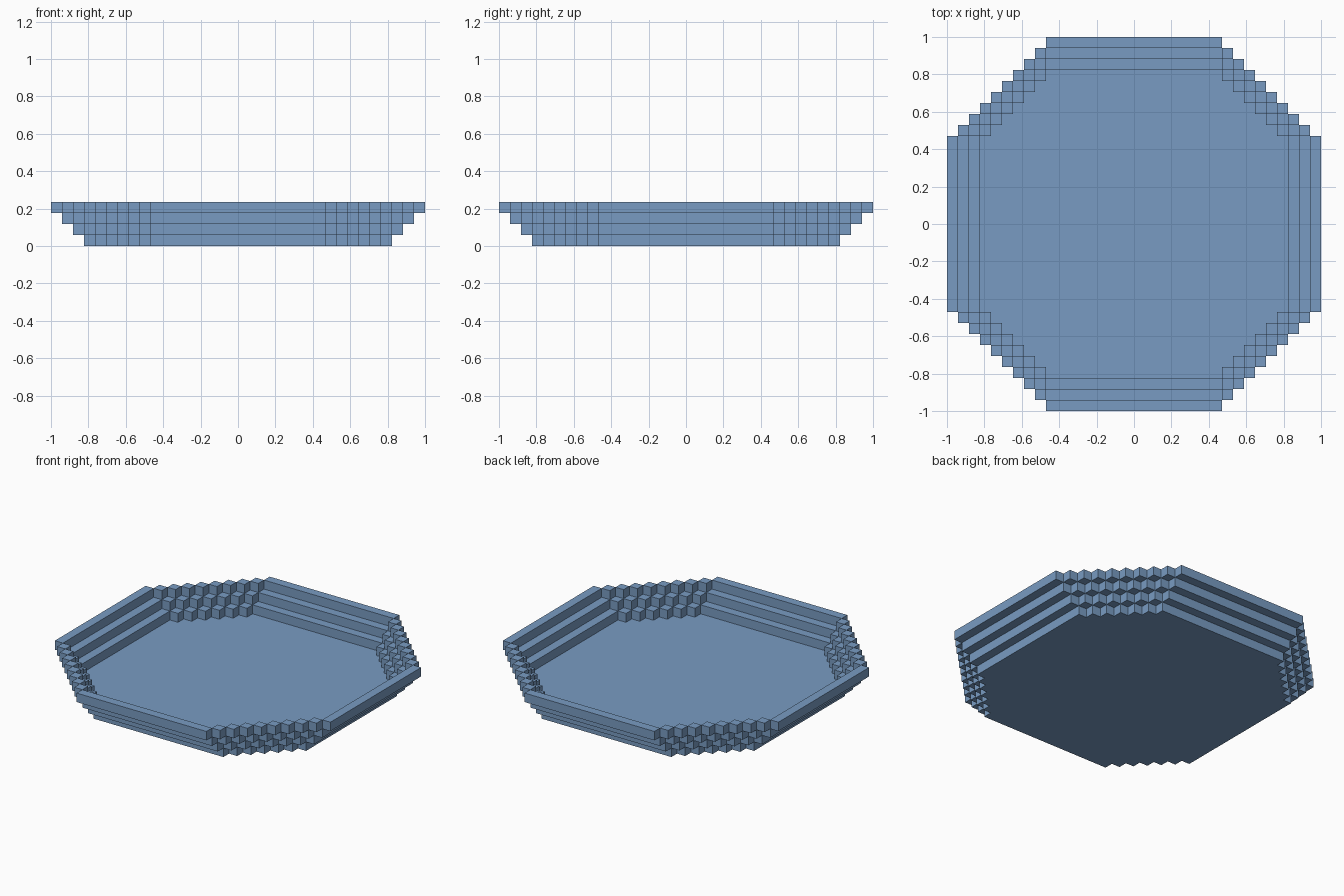
import bpy
import bmesh
from mathutils import Matrix

default = bpy.data.objects.get("Cube")
if default:
    bpy.data.objects.remove(default, do_unlink=True)

U = 2 / 34        # one block
FLAT = 8          # half length of each straight side, in blocks

blue = bpy.data.materials.new("steel blue")
blue.use_nodes = True
colour = (0.19, 0.33, 0.54, 1)
blue.diffuse_color = colour
bsdf = next(n for n in blue.node_tree.nodes if n.type == "BSDF_PRINCIPLED")
bsdf.inputs["Base Color"].default_value = colour


def finish(name, bm):
    """Turn block units into model units and make the object."""
    bmesh.ops.scale(bm, vec=(U, U, U), verts=bm.verts)
    bmesh.ops.recalc_face_normals(bm, faces=bm.faces)
    mesh = bpy.data.meshes.new(name)
    bm.to_mesh(mesh)
    bm.free()
    mesh.materials.append(blue)
    bpy.context.collection.objects.link(bpy.data.objects.new(name, mesh))


def box(bm, x0, x1, y0, y1, z):
    """Add a block one unit high with its base at z."""
    size = Matrix.Diagonal((x1 - x0, y1 - y0, 1, 1))
    place = Matrix.Translation(((x0 + x1) / 2, (y0 + y1) / 2, z + 0.5))
    bmesh.ops.create_cube(bm, size=1, matrix=place @ size)


def stepped_outline(radius):
    """Octagon outline with stepped corners, counterclockwise."""
    corner = [(radius, FLAT)]
    for i in range(radius - FLAT):
        x, y = radius - 1 - i, FLAT + i
        corner += [(x, y), (x, y + 1)]
    points = []
    for _ in range(4):
        points += corner
        corner = [(-y, x) for x, y in corner]
    return points


def stepped_ring(name, radius, z):
    """Four straight bars joined by diagonal runs of single blocks."""
    bm = bmesh.new()
    for s in (-1, 1):
        a, b = sorted((s * (radius - 1), s * radius))
        box(bm, -FLAT, FLAT, a, b, z)
        box(bm, a, b, -FLAT, FLAT, z)
        for t in (-1, 1):
            for i in range(radius - FLAT - 1):
                x0, x1 = sorted((s * (FLAT + i), s * (FLAT + i + 1)))
                y0, y1 = sorted((t * (radius - 2 - i), t * (radius - 1 - i)))
                box(bm, x0, x1, y0, y1, z)
    finish(name, bm)


# Solid base plate
bm = bmesh.new()
base = bm.faces.new([bm.verts.new((x, y, 0)) for x, y in stepped_outline(14)])
top = bmesh.ops.extrude_face_region(bm, geom=[base], use_keep_orig=True)
bmesh.ops.translate(bm, vec=(0, 0, 1),
                    verts=[v for v in top["geom"] if isinstance(v, bmesh.types.BMVert)])
finish("base_plate", bm)

# Rings stepping outward to the rim
for level, name in enumerate(("lower_step", "middle_step", "rim"), 1):
    stepped_ring(name, 14 + level, level)
